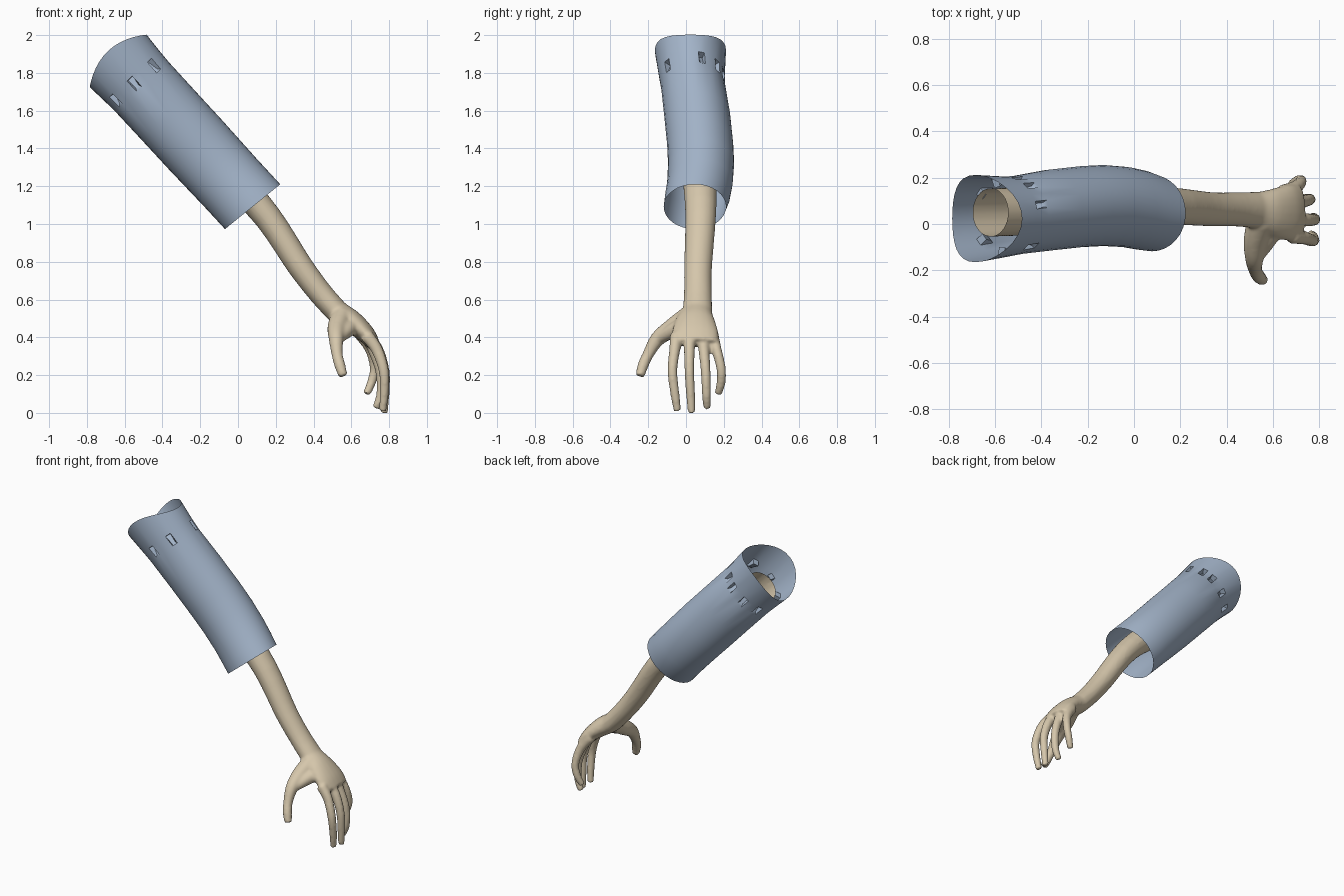
import bpy, bmesh, math
from mathutils import Vector

if "Cube" in bpy.data.objects:
    bpy.data.objects.remove(bpy.data.objects["Cube"])

def material(name, col):
    m = bpy.data.materials.new(name)
    m.diffuse_color = (*col, 1)
    m.use_nodes = True
    m.node_tree.nodes["Principled BSDF"].inputs["Base Color"].default_value = m.diffuse_color
    return m

SKIN = material("skin_tan", (0.67, 0.57, 0.41))
CLOTH = material("cloth_blue", (0.37, 0.46, 0.59))

def make_object(name, bm, mat):
    me = bpy.data.meshes.new(name)
    bm.to_mesh(me)
    bm.free()
    ob = bpy.data.objects.new(name, me)
    bpy.context.collection.objects.link(ob)
    me.materials.append(mat)
    bpy.ops.object.select_all(action='DESELECT')
    ob.select_set(True)
    bpy.context.view_layer.objects.active = ob
    return ob

def catmull(rows, steps=5):
    """Smooth interpolation of rows of numbers."""
    out = []
    for i in range(len(rows) - 1):
        a, b = rows[max(i - 1, 0)], rows[i]
        c, d = rows[i + 1], rows[min(i + 2, len(rows) - 1)]
        for k in range(steps):
            t = k / steps
            out.append([0.5 * (2*q + (r-p)*t + (2*p-5*q+4*r-s)*t*t + (3*q-p-3*r+s)*t**3)
                        for p, q, r, s in zip(a, b, c, d)])
    return out + [list(rows[-1])]

def bridge(bm, rings):
    n = len(rings[0])
    return [[bm.faces.new((a[i], a[(i+1) % n], b[(i+1) % n], b[i])) for i in range(n)]
            for a, b in zip(rings, rings[1:])]

def sweep(bm, rows, n=20):
    """Closed tube through rows of x, y, z, half width across y, half thickness."""
    rows = catmull(rows)
    pts = [Vector(r[:3]) for r in rows]
    rings = []
    for i, r in enumerate(rows):
        t = (pts[min(i+1, len(pts)-1)] - pts[max(i-1, 0)]).normalized()
        w = Vector((0, 1, 0))
        w = (w - t * w.dot(t)).normalized()
        v = t.cross(w)
        rings.append([bm.verts.new(pts[i] + w * r[3] * math.cos(a) + v * r[4] * math.sin(a))
                      for a in (2 * math.pi * k / n for k in range(n))])
    bridge(bm, rings)
    bm.faces.new(rings[0][::-1])
    bm.faces.new(rings[-1])

# ---- arm and hand: overlapping tubes fused into one skin ----
bm = bmesh.new()
# whole arm down to the wrist
sweep(bm, [(-0.66, .05, 1.825, .105, .105), (-0.62, .05, 1.78, .105, .105), (-0.25, .06, 1.42, .10, .10),
           (.105, .078, 1.10, .084, .076), (.33, .064, .775, .074, .068),
           (.44, .063, .63, .074, .064), (.53, .06, .53, .08, .062)])
# palm
sweep(bm, [(.44, .063, .63, .072, .06), (.52, .06, .54, .078, .062), (.60, .05, .485, .105, .06),
           (.67, .048, .425, .122, .05), (.715, .048, .37, .118, .038)])
# thumb and its web
sweep(bm, [(.55, .02, .51, .06, .06), (.525, -.07, .45, .052, .052), (.52, -.15, .392, .04, .04),
           (.525, -.20, .31, .03, .03), (.54, -.228, .25, .029, .029), (.557, -.243, .195, .024, .024)])
sweep(bm, [(.61, .0, .465, .05, .05), (.575, -.07, .435, .04, .04), (.54, -.13, .40, .03, .03)])
# four fingers: knuckle y, middle y, tip y, x shift, tip z
for k, m, t, dx, tz in [(-.052, -.072, -.045, .0, .01), (.018, .018, .03, .004, .0), (.088, .104, .112, -.018, .025)]:
    sweep(bm, [(.68, k, .41, .034, .036), (.735 + dx, k + (m-k)*.4, .335, .029, .031),
               (.772 + dx, m, .22, .026, .027), (.774 + dx, (m+t)/2, .10, .024, .024),
               (.765 + dx*2, t, tz, .020, .020)])
sweep(bm, [(.64, .135, .43, .034, .036), (.70, .16, .34, .028, .03), (.722, .185, .24, .025, .025),
           (.708, .186, .165, .024, .024), (.68, .17, .10, .02, .02)])
arm = make_object("arm_and_hand", bm, SKIN)
re = arm.modifiers.new("fuse", 'REMESH')
re.mode = 'VOXEL'
re.voxel_size = 0.009
sm = arm.modifiers.new("soften", 'SMOOTH')
sm.factor = 0.5
sm.iterations = 6
for m in ("fuse", "soften"):
    bpy.ops.object.modifier_apply(modifier=m)
# cut the upper end cleanly so the tube is open
AX = Vector((.678, 0, -.735))
bm = bmesh.new()
bm.from_mesh(arm.data)
bmesh.ops.bisect_plane(bm, geom=bm.verts[:] + bm.edges[:] + bm.faces[:],
                       plane_co=(-.62, .05, 1.78), plane_no=AX, clear_inner=True)
for v in bm.verts:
    v.co.z = max(v.co.z, 0)
bm.to_mesh(arm.data)
bm.free()
bpy.ops.object.shade_smooth()

# ---- sleeve: open cloth tube along the arm axis ----
UP = Vector((.735, 0, .678))
N = 32
# position along axis, half height, lowest y, highest y
rows = [(-1.80, .205, -.165, .212), (-1.69, .197, -.142, .205), (-1.615, .193, -.132, .208),
        (-1.40, .192, -.115, .235), (-1.20, .192, -.10, .25), (-1.06, .19, -.095, .255),
        (-.92, .188, -.10, .247), (-.82, .188, -.112, .232), (-.75, .188, -.118, .212)]
bm = bmesh.new()
rings = []
for j, (s, h, y0, y1) in enumerate(rows):
    ring = []
    for i in range(N):
        a = 2 * math.pi * i / N
        dip = -.075 * math.sin(a) ** 2 if j == 0 else 0      # wavy upper hem
        if j == len(rows) - 1:
            dip = .012 * math.cos(a)
        p = AX * (s + dip) + UP * (.797 + h * math.cos(a))
        p.y = (y0 + y1) / 2 - (y1 - y0) / 2 * math.sin(a)
        ring.append(bm.verts.new(p))
    rings.append(ring)
faces = bridge(bm, rings)
# row of small tapered pleats pinched into the cloth below the hem
for i in (4, 8, 12, 19, 22, 25, 27, 30):
    f = faces[1][i]
    bmesh.ops.inset_individual(bm, faces=[f], thickness=.003)
    c = f.calc_center_median()
    axis_pt = AX * c.dot(AX) + UP * .797 + Vector((0, .035, 0))
    inward = (axis_pt - c).normalized()
    for v in f.verts:
        low = (v.co - c).dot(AX) > 0
        if low:
            v.co += (c - v.co) * .35
        v.co += inward * (.012 if low else .04)
bmesh.ops.recalc_face_normals(bm, faces=bm.faces[:])
mid = faces[4][8]
if mid.normal.y > 0:
    bmesh.ops.reverse_faces(bm, faces=bm.faces[:])
make_object("sleeve", bm, CLOTH)
bpy.ops.object.shade_smooth_by_angle(angle=math.radians(40))
